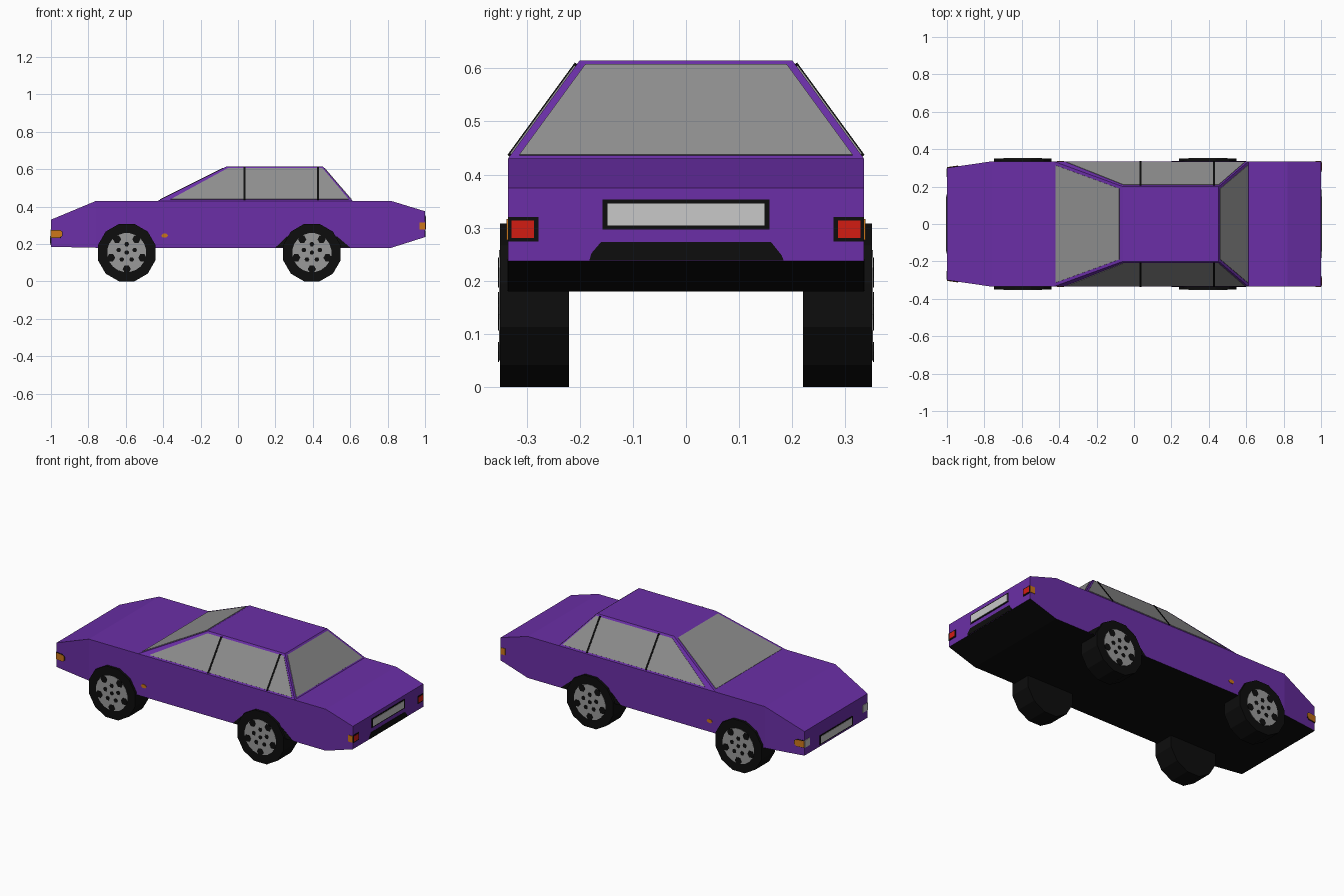
import bpy, bmesh, math
from mathutils import Vector, Matrix

cube = bpy.data.objects.get("Cube")
if cube:
    bpy.data.objects.remove(cube, do_unlink=True)


def material(name, r, g, b):
    m = bpy.data.materials.new(name)
    m.use_nodes = True
    m.diffuse_color = (r, g, b, 1)
    m.node_tree.nodes["Principled BSDF"].inputs["Base Color"].default_value = (r, g, b, 1)
    return m


PURPLE = material("purple paint", 0.145, 0.028, 0.385)
GLASS = material("grey glass", 0.27, 0.27, 0.27)
BLACK = material("black rubber", 0.004, 0.004, 0.004)
RIM = material("grey metal", 0.32, 0.32, 0.32)
WHITE = material("plate white", 0.58, 0.58, 0.58)
RED = material("red lamp", 0.65, 0.012, 0.006)
ORANGE = material("orange lamp", 0.6, 0.18, 0.01)


def finish(name, bm, *mats):
    mesh = bpy.data.meshes.new(name)
    bm.to_mesh(mesh)
    bm.free()
    for m in mats:
        mesh.materials.append(m)
    ob = bpy.data.objects.new(name, mesh)
    bpy.context.collection.objects.link(ob)
    return ob


def plate(name, pts, mat, outward, lift=0.003):
    """Thin flat panel raised from the surface its points lie on."""
    bm = bmesh.new()
    face = bm.faces.new([bm.verts.new(p) for p in pts])
    face.normal_update()
    n = face.normal.copy()
    if n.dot(Vector(outward)) < 0:
        n.negate()
    new = bmesh.ops.extrude_face_region(bm, geom=[face])["geom"]
    bmesh.ops.translate(bm, vec=n * lift, verts=[v for v in new if isinstance(v, bmesh.types.BMVert)])
    bmesh.ops.recalc_face_normals(bm, faces=bm.faces)
    return finish(name, bm, mat)


def rect(x, y0, y1, z0, z1):
    return [(x, y0, z0), (x, y1, z0), (x, y1, z1), (x, y0, z1)]


# Lower body: side profile spanned across the width, nose pinched in
WIDTH, BELT, ROOF = 0.335, 0.43, 0.615
profile = [(-1, 0.185), (-0.76, 0.18), (0.82, 0.18), (1, 0.237),
           (1, 0.375), (0.82, BELT), (-0.76, BELT), (-1, 0.33)]
bm = bmesh.new()
sides = []
for s in (-1, 1):
    sides.append([bm.verts.new((x, s * (0.30 if x == -1 else WIDTH), z)) for x, z in profile])
    mid = sides[-1]
    bm.faces.new([mid[0], mid[1], mid[6], mid[7]])
    bm.faces.new(mid[1:7])
for i in range(len(profile)):
    j = (i + 1) % len(profile)
    bm.faces.new([sides[0][i], sides[0][j], sides[1][j], sides[1][i]])
bmesh.ops.recalc_face_normals(bm, faces=bm.faces)
for f in bm.faces:
    f.material_index = int(f.normal.z < -0.5)
finish("body", bm, PURPLE, BLACK)

# Cabin: tapered block
bm = bmesh.new()
low = [bm.verts.new((x, y, BELT)) for x, y in
       ((-0.43, -WIDTH), (0.612, -WIDTH), (0.612, WIDTH), (-0.43, WIDTH))]
top = [bm.verts.new((x, y, ROOF)) for x, y in
       ((-0.06, -0.2), (0.453, -0.2), (0.453, 0.2), (-0.06, 0.2))]
bm.faces.new(top)
bm.faces.new(low)
for i in range(4):
    j = (i + 1) % 4
    bm.faces.new([low[i], low[j], top[j], top[i]])
bmesh.ops.recalc_face_normals(bm, faces=bm.faces)
finish("cabin", bm, PURPLE)


def along(a, b, z):
    """Value running from a at the belt line to b at the roof."""
    return a + (b - a) * (z - BELT) / (ROOF - BELT)


# Windscreen and rear window
for name, xa, xb, d in (("windscreen", -0.43, -0.06, -1), ("rear_window", 0.612, 0.453, 1)):
    pts = []
    for z, s in ((0.436, -1), (0.436, 1), (0.606, 1), (0.606, -1)):
        pts.append((along(xa, xb, z), s * (along(WIDTH, 0.2, z) - 0.017), z))
    plate(name, pts, GLASS, (d, 0, 0.5))

for s, side in ((-1, "right"), (1, "left")):
    out = (0, s, 0)

    def flank(x, z):
        return (x, s * along(WIDTH, 0.2, z), z)

    # Side glass with door pillars
    plate("side_glass_" + side, [flank(-0.36, 0.438), flank(0.592, 0.438),
          flank(0.452, 0.604), flank(-0.055, 0.604)], GLASS, out)
    for x in (0.035, 0.427):
        plate("door_pillar_" + side, [flank(x - 0.005, 0.434), flank(x + 0.005, 0.434),
              flank(x + 0.005, 0.608), flank(x - 0.005, 0.608)], BLACK, out, 0.005)

    # Corner lamp on the pinched nose side
    def nose(x, z):
        return (x, s * (0.30 + (x + 1) * 0.035 / 0.24), z)

    for part, g, mat, lift in (("lamp_surround_", 0.003, BLACK, 0.002), ("front_corner_lamp_", 0, ORANGE, 0.004)):
        plate(part + side, [nose(-1, 0.235 - g), nose(-0.952, 0.235 - g), nose(-0.94 + g, 0.245),
              nose(-0.94 + g, 0.265), nose(-0.952, 0.273 + g), nose(-1, 0.273 + g)], mat, out, lift)

    # Side marker and rear corner lamp
    y = s * WIDTH
    marker = [(-0.392 + 0.019 * math.cos(a * math.pi / 3), y, 0.245 + 0.012 * math.sin(a * math.pi / 3))
              for a in range(6)]
    plate("side_marker_" + side, marker, ORANGE, out)
    plate("rear_corner_lamp_" + side, [(0.97, y, 0.277), (1, y, 0.277), (1, y, 0.316), (0.97, y, 0.316)],
          ORANGE, out)

    # Rear wheel arch
    plate("wheel_arch_" + side, [(0.2, y, 0.181), (0.6, y, 0.181), (0.53, y, 0.24), (0.26, y, 0.24)],
          BLACK, out, 0.002)

    # Headlamp and tail lamp
    plate("headlamp_" + side, rect(-1, s * 0.25, s * 0.298, 0.232, 0.277), WHITE, (-1, 0, 0))
    plate("tail_lamp_surround_" + side, rect(1, s * 0.278, s * WIDTH, 0.274, 0.32), BLACK, (1, 0, 0), 0.002)
    plate("tail_lamp_" + side, rect(1, s * 0.286, s * 0.328, 0.281, 0.314), RED, (1, 0, 0), 0.004)

# Number plates without lettering, and the exhaust recess
for name, x, z in (("front", -1, 0.195), ("rear", 1, 0.297)):
    plate(name + "_plate_frame", rect(x, -0.157, 0.157, z, z + 0.056), BLACK, (x, 0, 0), 0.002)
    plate(name + "_plate", rect(x, -0.148, 0.148, z + 0.007, z + 0.049), WHITE, (x, 0, 0), 0.004)
plate("rear_recess", [(1, y, z) for y, z in ((-0.182, 0.238), (0.184, 0.238), (0.18, 0.248),
      (0.16, 0.273), (-0.16, 0.273), (-0.178, 0.252))], BLACK, (1, 0, 0), 0.002)


def disc(bm, radius, y0, y1, sides, x=0, z=0, index=0):
    """Cylinder lying along y."""
    m = (Matrix.Translation((x, (y0 + y1) / 2, z)) @ Matrix.Rotation(math.pi / 2, 4, "X")
         @ Matrix.Rotation(math.pi / sides, 4, "Z"))
    old = set(bm.faces)
    bmesh.ops.create_cone(bm, cap_ends=True, segments=sides, radius1=radius, radius2=radius,
                          depth=abs(y1 - y0), matrix=m)
    for f in set(bm.faces) - old:
        f.material_index = index


# Wheels: tyre, metal disc, dark openings
for x, end in ((-0.595, "front"), (0.395, "rear")):
    for s, side in ((-1, "right"), (1, "left")):
        bm = bmesh.new()
        disc(bm, 0.159, s * 0.22, s * 0.35, 12)
        disc(bm, 0.105, s * 0.35, s * 0.352, 20, index=1)
        disc(bm, 0.012, s * 0.352, s * 0.354, 8)
        for i in range(5):
            a = math.pi / 2 + i * math.tau / 5
            for r, size, turn in ((0.045, 0.013, 0), (0.088, 0.022, math.pi / 5)):
                disc(bm, size, s * 0.352, s * 0.354, 6, r * math.cos(a + turn), r * math.sin(a + turn))
        wheel = finish(f"{end}_wheel_{side}", bm, BLACK, RIM)
        wheel.location = (x, 0, 0.154)
